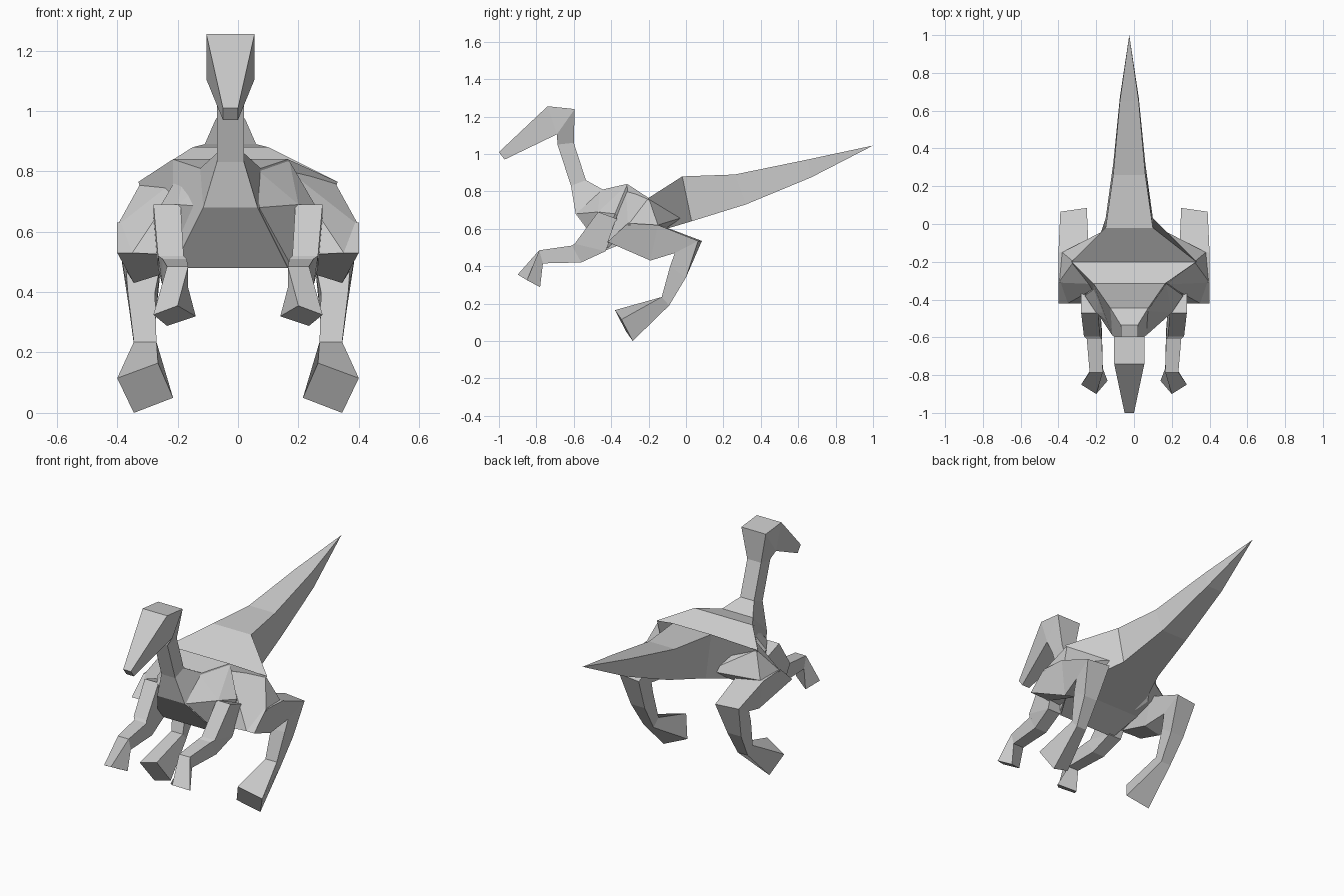
import bpy, bmesh
from mathutils import Vector


def finish(name, bm, mirror):
    bmesh.ops.remove_doubles(bm, verts=bm.verts, dist=0.0005)
    bmesh.ops.recalc_face_normals(bm, faces=bm.faces)
    me = bpy.data.meshes.new(name)
    bm.to_mesh(me)
    bm.free()
    ob = bpy.data.objects.new(name, me)
    bpy.context.collection.objects.link(ob)
    if mirror:
        ob.modifiers.new("mirror", "MIRROR").use_mirror_merge = False
    return ob


def ring(x0, x1, top, bot, y_in=0.0):
    """Four-sided section: top edge then bottom edge, each given as (y, z)."""
    return [(x0, *top), (x1, *top), (x1, *bot), (x0, *bot)]


def loft(name, rings, mirror=False):
    bm = bmesh.new()
    loops = [[bm.verts.new(p) for p in r] for r in rings]
    for a, b in zip(loops, loops[1:]):
        for i in range(4):
            j = (i + 1) % 4
            bm.faces.new((a[i], a[j], b[j], b[i]))
    bm.faces.new(loops[0])
    bm.faces.new(loops[-1])
    return finish(name, bm, mirror)


def hull(name, points, mirror=False):
    bm = bmesh.new()
    for p in points:
        bm.verts.new(p)
    res = bmesh.ops.convex_hull(bm, input=bm.verts)
    junk = [v for v in bm.verts if not v.link_faces]
    bmesh.ops.delete(bm, geom=junk, context="VERTS")
    return finish(name, bm, mirror)


# Head, neck, torso and tail as one loft: top half width, bottom half width, top, bottom
CX = -0.025
spine = [
    (.025, .025, (-1.0, 1.01), (-.97, .97)),
    (.08, .08, (-.74, 1.255), (-.69, 1.105)),
    (.08, .08, (-.595, 1.24), (-.69, 1.105)),
    (.045, .045, (-.60, 1.06), (-.687, 1.05)),
    (.045, .045, (-.535, .86), (-.615, .83)),
    (.10, .09, (-.445, .81), (-.59, .68)),
    (.19, .19, (-.315, .84), (-.44, .48)),
    (.33, .25, (-.20, .765), (-.27, .55)),
    (.125, .125, (-.02, .88), (.03, .64)),
    (.085, .085, (.26, .89), (.32, .73)),
    (.05, .05, (.65, .97), (.67, .875)),
    (0, 0, (1.0, 1.045), (1.0, 1.045)),
]
rings = []
for ht, hb, top, bot in spine:
    c = 0 if ht > .3 else CX
    rings.append([(c - ht, *top), (c + ht, *top), (c + hb, *bot), (c - hb, *bot)])
loft("body", rings)

# Shoulder masses between chest and arms
hull("shoulder", [(.07, -.46, .80), (.17, -.315, .835), (.07, -.585, .68), (.20, -.47, .69),
                  (.26, -.38, .68), (.18, -.44, .48), (.21, -.30, .60), (.10, -.44, .50)], True)

# Thighs flowing out of the hips
hull("thigh", [(.32, -.20, .765), (.17, -.32, .80), (.13, -.02, .66), (.40, -.31, .62),
               (.18, -.42, .52), (.35, -.42, .53), (.38, -.15, .62), (.22, -.14, .58)], True)

# Lower legs: knee, shank, hock, ankle, foot
loft("leg", [
    ring(.26, .40, (-.31, .63), (-.42, .53)),
    [(.24, -.14, .62), (.40, -.15, .62), (.345, -.19, .43), (.25, -.20, .46)],
    [(.25, .085, .535), (.39, .065, .535), (.37, -.06, .47), (.26, -.05, .475)],
    [(.27, .0, .34), (.36, .0, .34), (.365, -.085, .40), (.275, -.085, .40)],
    [(.275, -.09, .19), (.34, -.09, .19), (.345, -.13, .235), (.27, -.13, .235)],
    [(.215, -.32, .05), (.345, -.285, .0), (.40, -.345, .115), (.265, -.38, .165)],
], True)

# Arms: shoulder, elbow, wrist, hand
loft("arm", [
    ring(.19, .28, (-.47, .69), (-.36, .65)),
    ring(.18, .265, (-.595, .52), (-.43, .48)),
    ring(.17, .25, (-.61, .51), (-.56, .42)),
    ring(.165, .235, (-.785, .485), (-.765, .415)),
    [(.20, -.90, .355), (.28, -.85, .325), (.235, -.78, .288), (.14, -.83, .32)],
], True)
